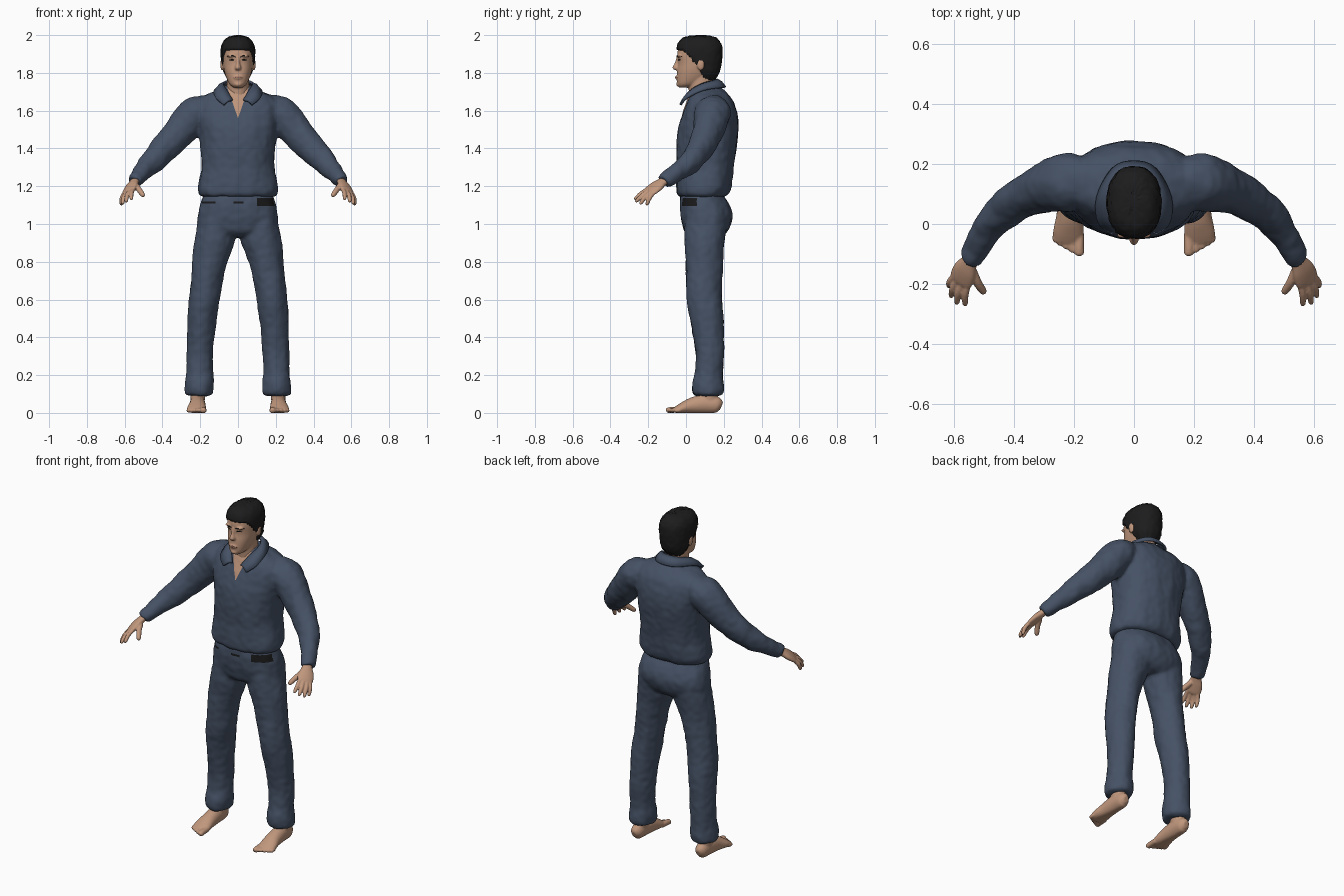
import bpy, bmesh, math, random
from mathutils import Vector, noise, bvhtree

random.seed(4)
if "Cube" in bpy.data.objects:
    bpy.data.objects.remove(bpy.data.objects["Cube"])


def material(name, rgb):
    m = bpy.data.materials.new(name)
    m.use_nodes = True
    m.diffuse_color = (*rgb, 1)
    bsdf = next(n for n in m.node_tree.nodes if n.type == "BSDF_PRINCIPLED")
    bsdf.inputs["Base Color"].default_value = (*rgb, 1)
    bsdf.inputs["Roughness"].default_value = 0.8
    return m


CLOTH = material("blue cloth", (0.06, 0.083, 0.13))
SKIN = material("skin", (0.53, 0.31, 0.205))
HAIR = material("black hair", (0.012, 0.012, 0.013))
BELT = material("belt black", (0.01, 0.01, 0.011))
LIPS = material("lip tone", (0.33, 0.16, 0.12))


def spline(rows, steps=4):
    """Catmull-Rom through rows of any width."""
    rows = [Vector(r) for r in rows]
    out = []
    for i in range(len(rows) - 1):
        a, b, c, d = rows[max(i - 1, 0)], rows[i], rows[i + 1], rows[min(i + 2, len(rows) - 1)]
        for k in range(steps):
            t = k / steps
            out.append(b + (c - a) * (t / 2) + (a * 2 - b * 5 + c * 4 - d) * (t * t / 2)
                       + (b * 3 - a - c * 3 + d) * (t ** 3 / 2))
    return out + [rows[-1]]


def tube(bm, rows, side=1, wide=(1, 0, 0), axis=None, n=24, power=2.0):
    """Closed loft: rows are x, y, z, half width, half depth."""
    rows = spline(rows)
    centres = [Vector((r[0] * side, r[1], r[2])) for r in rows]
    wide = Vector((wide[0] * side, wide[1], wide[2]))
    rings = []
    for i, r in enumerate(rows):
        t = Vector(axis) if axis else centres[min(i + 1, len(rows) - 1)] - centres[max(i - 1, 0)]
        t.normalize()
        u = (wide - t * wide.dot(t)).normalized()
        v = t.cross(u)
        ring = []
        for k in range(n):
            c, s = math.cos(math.tau * k / n), math.sin(math.tau * k / n)
            c = math.copysign(abs(c) ** (2 / power), c)
            s = math.copysign(abs(s) ** (2 / power), s)
            ring.append(bm.verts.new(centres[i] + u * (c * max(r[3], .001)) + v * (s * max(r[4], .001))))
        rings.append(ring)
    for a, b in zip(rings, rings[1:]):
        for k in range(n):
            bm.faces.new((a[k], a[(k + 1) % n], b[(k + 1) % n], b[k]))
    bm.faces.new(rings[0])
    bm.faces.new(rings[-1])


def body(bm, rows, **kw):
    """Upright loft: rows are z, front y, back y, half width."""
    tube(bm, [(0, (f + b) / 2, z, w, (b - f) / 2) for z, f, b, w in rows], axis=(0, 0, 1), **kw)


def ball(bm, centre, size):
    ret = bmesh.ops.create_uvsphere(bm, u_segments=16, v_segments=10, radius=1)
    for v in ret["verts"]:
        v.co = Vector([c + s * p for c, s, p in zip(centre, size, v.co)])


def build(bm, name, mats, voxel=0, smooth=4):
    """Make the object; a voxel size fuses its overlapping lofts."""
    bmesh.ops.recalc_face_normals(bm, faces=bm.faces[:])
    me = bpy.data.meshes.new(name)
    bm.to_mesh(me)
    bm.free()
    ob = bpy.data.objects.new(name, me)
    bpy.context.collection.objects.link(ob)
    if voxel:
        m = ob.modifiers.new("fuse", "REMESH")
        m.mode, m.voxel_size = "VOXEL", voxel
        m = ob.modifiers.new("soften", "SMOOTH")
        m.iterations, m.factor = smooth, 0.5
        bpy.context.view_layer.update()
        done = bpy.data.meshes.new_from_object(ob.evaluated_get(bpy.context.evaluated_depsgraph_get()))
        ob.modifiers.clear()
        ob.data = done
    for m in mats:
        ob.data.materials.append(m)
    ob.data.shade_smooth()
    return ob


def dress(ob, amount, cuts, near, rule):
    """Add soft folds, cut along planes near a spot, then colour by rule."""
    bm = bmesh.new()
    bm.from_mesh(ob.data)
    bm.normal_update()
    for v in bm.verts:
        p = v.co
        f = noise.noise(Vector((p.x * 16, p.y * 16, p.z * 7))) + .5 * noise.noise(p * 30)
        v.co = p + v.normal * (f * amount)
    for co, no in cuts:
        faces = [f for f in bm.faces if near(f.calc_center_median())]
        geom = faces + list({e for f in faces for e in f.edges}) + list({v for f in faces for v in f.verts})
        bmesh.ops.bisect_plane(bm, geom=geom, plane_co=co, plane_no=no)
    for f in bm.faces:
        c = f.calc_center_median()
        f.material_index = 1 if near(c) and rule(c) else 0
        f.smooth = True
    bm.to_mesh(ob.data)
    bm.free()


# Shirt: torso and sleeves fused, open V at the neck
bm = bmesh.new()
body(bm, [(1.145, -.03, .205, .19), (1.16, -.045, .225, .208), (1.2, -.048, .24, .212), (1.3, -.048, .252, .195),
          (1.4, -.05, .267, .198), (1.5, -.045, .277, .208), (1.58, -.022, .272, .222), (1.64, 0, .255, .215),
          (1.68, .015, .23, .175), (1.71, .03, .2, .105), (1.735, .05, .17, .07)], n=40, power=2.3)
for s in (1, -1):
    tube(bm, [(.14, .14, 1.62, .07, .06), (.21, .14, 1.595, .098, .088), (.265, .13, 1.54, .09, .092),
              (.32, .11, 1.475, .078, .083), (.385, .08, 1.405, .068, .076), (.46, .02, 1.325, .057, .062),
              (.515, -.06, 1.265, .045, .046), (.545, -.112, 1.232, .041, .04), (.55, -.12, 1.226, .032, .032)],
         side=s, wide=(.3, 1, 0))
shirt = build(bm, "shirt", [CLOTH, SKIN], .009, 5)
V = Vector((0, 0, 1.56))
dress(shirt, .005, [(V, Vector((sx, 0, -.35))) for sx in (1, -1)],
      lambda c: c.z > 1.53 and c.y < .07 and abs(c.x) < .1,
      lambda c: abs(c.x) < .35 * (c.z - V.z))

# Collar: folded strip round the neck, stand edge and fall edge
upper = [(.028, -.012, 1.655), (.058, .025, 1.705), (.076, .085, 1.74), (.05, .145, 1.758), (0, .163, 1.764)]
lower = [(.075, -.03, 1.63), (.118, .005, 1.668), (.122, .09, 1.708), (.07, .185, 1.722), (0, .208, 1.724)]
bm = bmesh.new()
top, fall = [spline(edge + [(-x, y, z) for x, y, z in reversed(edge[:-1])]) for edge in (upper, lower)]
middle = [(a + b) / 2 + Vector((0, 0, .008)) for a, b in zip(top, fall)]
grid = [[bm.verts.new(p) for p in r] for r in (top, middle, fall)]
for a, b in zip(grid, grid[1:]):
    for k in range(len(a) - 1):
        bm.faces.new((a[k], a[k + 1], b[k + 1], b[k]))
collar = build(bm, "collar", [CLOTH])
m = collar.modifiers.new("thickness", "SOLIDIFY")
m.thickness, m.offset = .012, 0

# Trousers: hips and legs fused, with bunched cuffs
bm = bmesh.new()
body(bm, [(1.17, -.02, .19, .17), (1.14, -.03, .205, .187), (1.1, -.033, .23, .2), (1.05, -.03, .246, .21),
          (1, -.02, .238, .215), (.955, -.005, .215, .19), (.93, .03, .18, .14)], n=40, power=2.3)
for s in (1, -1):
    tube(bm, [(.11, .108, 1.03, .1, .115), (.122, .1, .92, .109, .108), (.138, .097, .85, .101, .1),
              (.158, .096, .75, .088, .096), (.179, .098, .6, .081, .094), (.19, .109, .5, .077, .09),
              (.2, .125, .35, .071, .077), (.203, .122, .22, .07, .073), (.204, .117, .17, .075, .08),
              (.206, .117, .13, .077, .084), (.207, .117, .1, .073, .077), (.207, .117, .09, .055, .06)],
         side=s, axis=(0, 0, 1))
trousers = build(bm, "trousers", [CLOTH, BELT], .009, 4)
Z, X = Vector((0, 0, 1)), Vector((1, 0, 0))
cuts = [(Z * h, Z) for h in (1.095, 1.108, 1.12, 1.138)] + [(X * x, X) for x in (-.12, -.025, .03, .1)]
dress(trousers, .005, cuts, lambda c: 1.07 < c.z < 1.16 and c.y < .055,
      lambda c: (c.x > .1 and 1.095 < c.z < 1.138)
      or (1.108 < c.z < 1.12 and (c.x < -.12 or -.025 < c.x < .03)))

# Hands: palm, four fingers and thumb
fingers = [((.553, -.195, 1.187), (.566, -.274, 1.13)), ((.572, -.193, 1.178), (.594, -.268, 1.117)),
           ((.59, -.187, 1.168), (.613, -.245, 1.105)), ((.603, -.177, 1.16), (.62, -.21, 1.1)),
           ((.54, -.155, 1.205), (.5, -.233, 1.148))]
toes = [.183, .207, .227, .246, .261]
for s, label in ((1, "left"), (-1, "right")):
    bm = bmesh.new()
    tube(bm, [(.535, -.095, 1.24, .024, .02), (.549, -.125, 1.222, .029, .02), (.565, -.155, 1.2, .042, .02),
              (.578, -.187, 1.176, .044, .016), (.583, -.2, 1.167, .034, .01)],
         side=s, wide=(.05, .02, -.03))
    for i, (a, b) in enumerate(fingers):
        a, b = Vector(a), Vector(b)
        mid = (a + b) / 2 + Vector((.004, 0, .006))
        r = .015 if i == 4 else .0115
        tube(bm, [(*a, r, r), (*mid, r, r), (*a.lerp(b, .88), r * .85, r * .85), (*b, r * .4, r * .4)],
             side=s, wide=(.05, .02, -.03), n=12)
    build(bm, label + "_hand", [SKIN], .004, 3)

    # Feet: ankle, sole and five toes
    bm = bmesh.new()
    tube(bm, [(.21, .12, .2, .04, .045), (.212, .12, .1, .04, .048), (.214, .125, .04, .034, .045)],
         side=s, axis=(0, 0, 1))
    tube(bm, [(.214, .188, .035, .015, .02), (.214, .165, .042, .034, .042), (.214, .1, .048, .04, .05),
              (.215, .03, .038, .044, .042), (.219, -.025, .023, .051, .028), (.221, -.06, .013, .046, .016)], side=s)
    for i, x in enumerate(toes):
        r, tip = (.0165 if i == 0 else .0115), -.105 + .011 * i
        tube(bm, [(x, -.03, .018, r, r), (x, tip + .025, .015, r, r),
                  (x, tip + .006, .012, r, r * .9), (x, tip, .01, r * .5, r * .5)], side=s, n=12)
    for v in bm.verts:
        v.co.z = max(v.co.z, 0)
    build(bm, label + "_foot", [SKIN], .005, 3)

# Head: neck, skull, nose, brow, lips, chin and ears fused
bm = bmesh.new()
body(bm, [(1.6, .03, .17, .06), (1.68, .018, .16, .062), (1.74, .012, .152, .06), (1.8, .015, .15, .06)])
body(bm, [(1.722, -.035, .01, .02), (1.738, -.046, .06, .043), (1.77, -.049, .115, .06), (1.81, -.047, .15, .073),
          (1.85, -.042, .166, .079), (1.9, -.046, .176, .081), (1.94, -.036, .172, .076), (1.97, -.01, .15, .06),
          (1.985, .03, .11, .03)], n=32, power=2.25)
body(bm, [(1.885, -.05, -.02, .009), (1.85, -.061, -.02, .011), (1.828, -.072, -.02, .017),
          (1.815, -.062, -.02, .014)], n=16)
ball(bm, (0, -.043, 1.775), (.025, .014, .012))
ball(bm, (0, -.038, 1.74), (.022, .014, .014))
for s in (1, -1):
    ball(bm, (s * .033, -.034, 1.89), (.026, .015, .008))
    ball(bm, (s * .084, .078, 1.845), (.01, .02, .032))
head = build(bm, "head", [SKIN], .005, 3).data
face = bvhtree.BVHTree.FromPolygons([v.co.copy() for v in head.vertices], [p.vertices[:] for p in head.polygons])


def mark(name, mat, points, r):
    """Thin painted stroke laid on the face."""
    bm = bmesh.new()
    rows = []
    for i, (x, z) in enumerate(points):
        p = face.ray_cast(Vector((x, -1, z)), Vector((0, 1, 0)))[0]
        k = .4 if i in (0, len(points) - 1) else 1
        rows.append((x, p.y, z, .002, r * k))
    tube(bm, rows, wide=(0, 1, 0), n=10)
    build(bm, name, [mat])


for s, label in ((1, "left"), (-1, "right")):
    mark(label + "_eyebrow", HAIR, [(s * .014, 1.884), (s * .034, 1.891), (s * .056, 1.886)], .004)
    mark(label + "_eye", HAIR, [(s * .02, 1.867), (s * .032, 1.87), (s * .046, 1.867)], .0035)
mark("mouth", LIPS, [(-.025, 1.774), (0, 1.777), (.025, 1.774)], .005)

# Hair: cap tucked into the skull below the hairline
bm = bmesh.new()
body(bm, [(1.755, .07, .145, .045), (1.8, .03, .176, .074), (1.85, -.03, .188, .087), (1.9, -.05, .193, .091),
          (1.945, -.047, .19, .087), (1.975, -.03, .172, .07), (1.992, 0, .145, .045), (1.998, .05, .1, .012)],
     n=56, power=2.25)
for v in bm.verts:
    y = v.co.y
    if y < .05:
        line = 1.922 - max(y + .02, 0) * 1.15
    else:
        line = max(1.755, 1.842 - (y - .05) * 1.6)
    if v.co.z < line:
        v.co.x *= .8
        v.co.y = .07 + (y - .07) * .78
    else:
        v.co += Vector([random.uniform(-.0025, .0025) for _ in range(3)])
build(bm, "hair", [HAIR])
